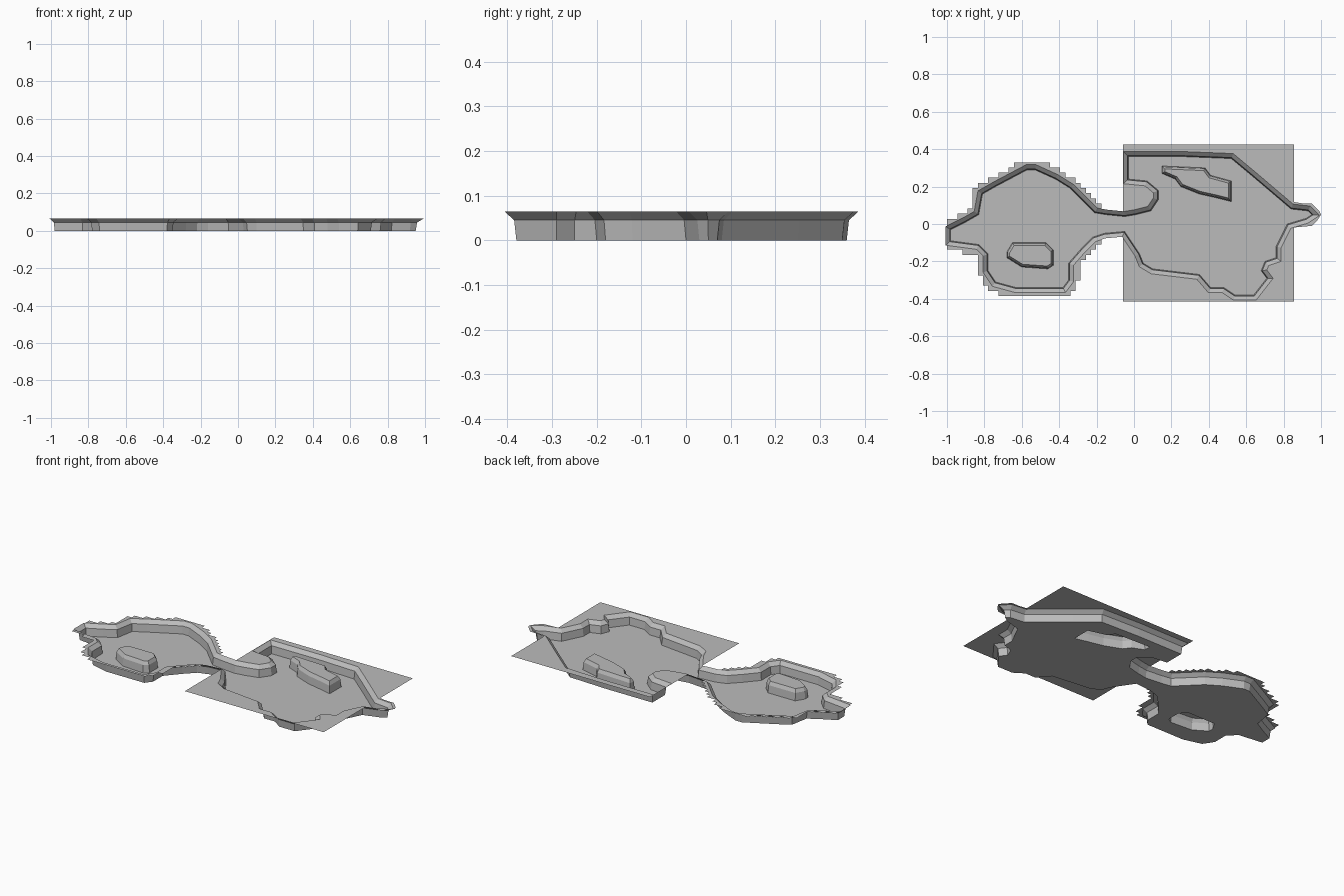
import bpy, bmesh, math
from mathutils import Vector
from mathutils.geometry import delaunay_2d_cdt

cube = bpy.data.objects.get("Cube")
if cube:
    bpy.data.objects.remove(cube)

TOP = 0.065
MID = 0.045

stone = bpy.data.materials.new("grey stone")
stone.use_nodes = True
GREY = (0.5, 0.5, 0.5, 1)
stone.diffuse_color = GREY
stone.node_tree.nodes["Principled BSDF"].inputs["Base Color"].default_value = GREY


def points(*pairs):
    """Points given in hundredths of a unit."""
    return [Vector(p) / 100 for p in pairs]


def rect(x0, x1, y0, y1):
    return [Vector(p) for p in ((x0, y0), (x1, y0), (x1, y1), (x0, y1))]


def edges_of(loop):
    return zip(loop, loop[1:] + loop[:1])


def area(loop):
    return sum(a.x * b.y - b.x * a.y for a, b in edges_of(loop)) / 2


def offset(loop, d):
    """Move a loop outward by d with limited mitres."""
    sign = 1 if area(loop) > 0 else -1
    out = []
    for i, p in enumerate(loop):
        a = (p - loop[i - 1]).normalized()
        b = (loop[(i + 1) % len(loop)] - p).normalized()
        n = Vector((a.y + b.y, -a.x - b.x)) * sign
        n.normalize()
        cos = max(0.6, abs(n.dot(Vector((a.y, -a.x)))))
        out.append(p + n * d / cos)
    return out


def inside(p, loop):
    hit = False
    for a, b in edges_of(loop):
        if (a.y > p.y) != (b.y > p.y):
            if p.x < (b.x - a.x) * (p.y - a.y) / (b.y - a.y) + a.x:
                hit = not hit
    return hit


def distance(p, loop):
    best = math.inf
    for a, b in edges_of(loop):
        e = b - a
        t = max(0, min(1, (p - a).dot(e) / e.length_squared))
        best = min(best, (p - a - e * t).length)
    return best


def finish(name, bm):
    mesh = bpy.data.meshes.new(name)
    bm.to_mesh(mesh)
    bm.free()
    mesh.materials.append(stone)
    obj = bpy.data.objects.new(name, mesh)
    bpy.context.collection.objects.link(obj)


def sheet(name, loops, z, keep):
    """Flat triangulated sheet; keep(point) decides which triangles stay."""
    verts, edges = [], []
    for loop in loops:
        s, n = len(verts), len(loop)
        verts += loop
        edges += [(s + i, s + (i + 1) % n) for i in range(n)]
    v, _, tris, *_ = delaunay_2d_cdt(verts, edges, [], 0, 1e-5)
    bm = bmesh.new()
    vs = [bm.verts.new((p.x, p.y, z)) for p in v]
    for tri in tris:
        if keep(sum((v[i] for i in tri), Vector((0, 0))) / len(tri)):
            face = bm.faces.new([vs[i] for i in tri])
            face.normal_update()
            if face.normal.z < 0:
                face.normal_flip()
    loose = [p for p in bm.verts if not p.link_faces]
    bmesh.ops.delete(bm, geom=loose, context='VERTS')
    finish(name, bm)


def wall(name, loop, profile, inward):
    """Band of quads that follows a loop through (offset, height) steps."""
    bm = bmesh.new()
    rings = [[bm.verts.new((p.x, p.y, z)) for p in offset(loop, d)] for d, z in profile]
    n = len(loop)
    for low, high in zip(rings, rings[1:]):
        for i in range(n):
            j = (i + 1) % n
            quad = [low[i], low[j], high[j], high[i]]
            if (area(loop) > 0) == inward:
                quad.reverse()
            bm.faces.new(quad)
    finish(name, bm)


# Floor outlines of the two chambers; they meet at the narrow neck
big_chamber = points(
    (-5, 4), (1, 5), (9, 7), (13, 13), (13, 18), (7, 23), (-3, 24), (-3, 36),
    (27, 36), (52, 35), (64, 25), (84, 8), (93, 7), (95, 5), (92, 3), (82, 0),
    (76, -12), (76, -18), (70, -20), (68, -25), (71, -29), (64, -38), (54, -38),
    (48, -34), (41, -34), (35, -27), (10, -24), (5, -21), (3, -16), (-5, -4))
small_chamber = points(
    (-16, -5), (-22, -7), (-28, -13), (-35, -21), (-35, -30), (-38, -34),
    (-63, -34), (-74, -31), (-78, -25), (-78, -16), (-83, -11), (-98, -9),
    (-98, -3), (-90, 1), (-83, 5), (-81, 16), (-74, 20), (-57, 29), (-53, 29),
    (-42, 24), (-34, 19), (-21, 6), (-15, 5))
outline = big_chamber + small_chamber
rim = offset(outline, 0.027)

# Pillars of rock standing in the chambers
pillars = {
    "small_pillar": points((-65, -10), (-47, -10), (-43, -14), (-43, -22),
                           (-46, -24), (-60, -23), (-68, -18), (-68, -15)),
    "large_pillar": points((15, 31), (38, 30), (41, 26), (52, 23), (52, 12),
                           (44, 14), (35, 16), (25, 20), (22, 24), (15, 27)),
}

# Floor and outer walls
sheet("cave_floor", [outline, *pillars.values()], 0,
      lambda p: inside(p, outline) and not any(inside(p, q) for q in pillars.values()))
wall("cave_wall", outline, [(0, 0), (0.005, MID), (0.027, TOP)], True)

# Hollow pillars with flat tops
for name, loop in pillars.items():
    wall(name + "_side", loop, [(0, 0), (-0.004, MID), (-0.015, TOP)], False)
    cap = offset(loop, -0.015)
    sheet(name + "_top", [cap], TOP, lambda p: inside(p, cap))

# Flat ground around the big chamber, with a lip round its far end
ground = rect(-0.06, 0.855, -0.415, 0.425)
lip = points((84, 12), (90, 11), (95, 11), (99, 7), (100, 5), (98, 2), (95, -1), (84, -2))
sheet("upper_ground", [ground, lip, rim], TOP,
      lambda p: (inside(p, ground) or inside(p, lip)) and not inside(p, rim))

# Stepped ledge of square cells around the small chamber
CELL = 0.0275
cells = {}
for i in range(30):
    for j in range(-14, 13):
        x, y = i * CELL - 1, j * CELL
        centre = Vector((x + CELL / 2, y + CELL / 2))
        reach = 0.02 if inside(centre, outline) else 0.052
        if distance(centre, outline) < reach:
            cells[i, j] = rect(x, x + CELL, y, y + CELL)
sheet("stepped_ledge", [*cells.values(), rim], TOP,
      lambda p: (math.floor((p.x + 1) / CELL), math.floor(p.y / CELL)) in cells
      and not inside(p, rim))
